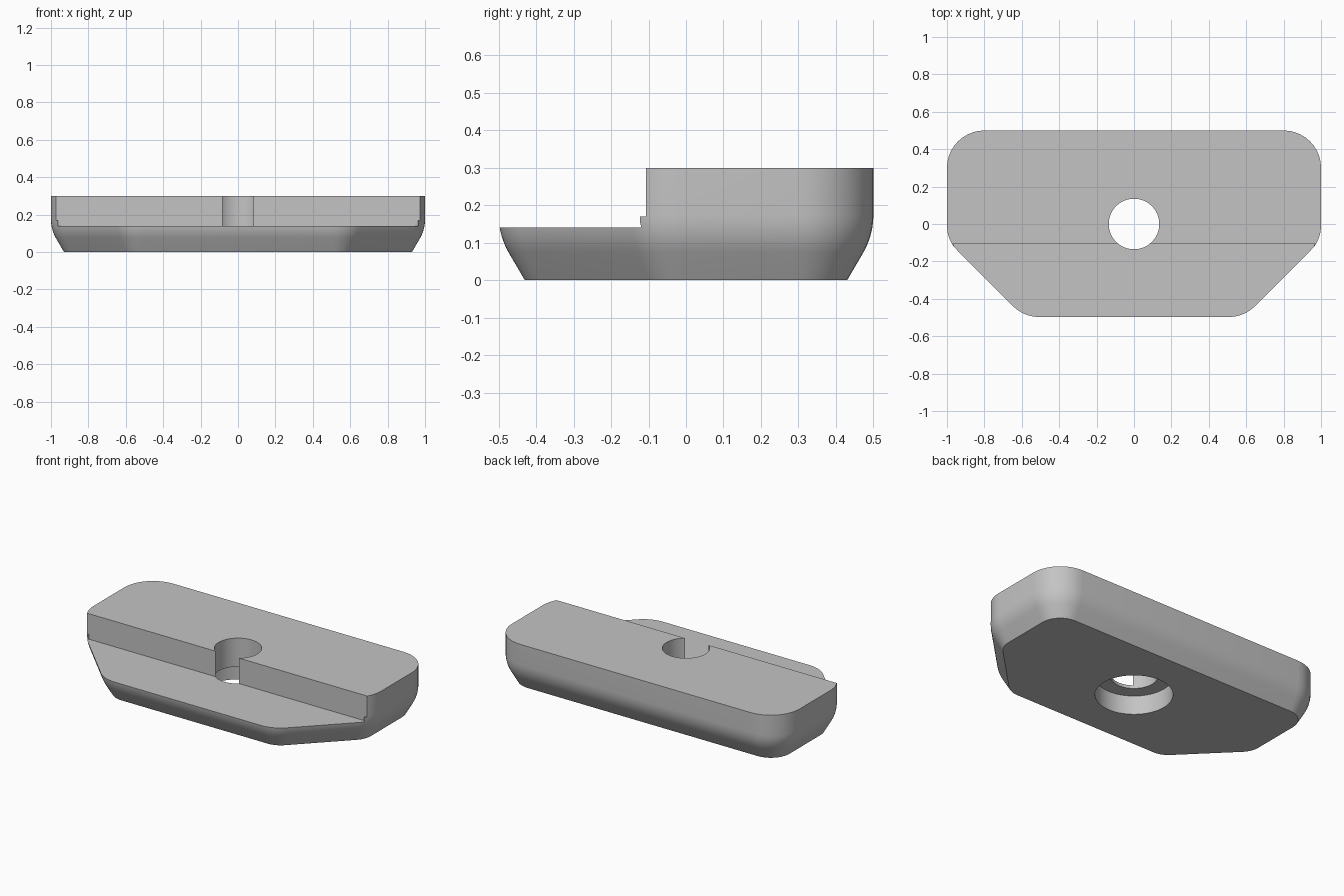
import bpy, bmesh, math
from mathutils import Vector

cube = bpy.data.objects.get("Cube")
if cube:
    bpy.data.objects.remove(cube, do_unlink=True)

grey = bpy.data.materials.new("light grey")
grey.use_nodes = True
color = (0.55, 0.55, 0.55, 1)
grey.diffuse_color = color
grey.node_tree.nodes["Principled BSDF"].inputs["Base Color"].default_value = color

HEIGHT = 0.3
RADIUS = 0.2
STEP_Y = -0.107
CORNERS = [Vector(c) for c in
           ((1, 0.5), (-1, 0.5), (-1, -0.09), (-0.59, -0.5), (0.59, -0.5), (1, -0.09))]


def outline(inset, steps=10):
    """Rounded plan outline, shrunk evenly by inset."""
    points = []
    for i, corner in enumerate(CORNERS):
        a = (CORNERS[i - 1] - corner).normalized()
        b = (CORNERS[(i + 1) % len(CORNERS)] - corner).normalized()
        half = a.angle(b) / 2
        center = corner + (a + b).normalized() * RADIUS / math.sin(half)
        middle = math.atan2(-(a + b).y, -(a + b).x)
        sweep = math.pi / 2 - half
        for k in range(steps + 1):
            t = middle + sweep * (2 * k / steps - 1)
            points.append(center + Vector((math.cos(t), math.sin(t))) * (RADIUS - inset))
    return points


def side_profile():
    """Pairs of inset and height: sloped base, rounded shoulder, upright wall."""
    profile = [(0.07, 0)]
    for k in range(7):
        t = math.radians(30) * (1 - k / 6)
        profile.append((RADIUS * (1 - math.cos(t)), 0.174 - RADIUS * math.sin(t)))
    return profile + [(0, HEIGHT)]


def make_object(name, bm):
    mesh = bpy.data.meshes.new(name)
    bmesh.ops.recalc_face_normals(bm, faces=bm.faces)
    bm.to_mesh(mesh)
    bm.free()
    obj = bpy.data.objects.new(name, mesh)
    bpy.context.collection.objects.link(obj)
    return obj


def box(low, high):
    bm = bmesh.new()
    bmesh.ops.create_cube(bm, size=1)
    for v in bm.verts:
        v.co = [low[i] if v.co[i] < 0 else high[i] for i in range(3)]
    return make_object("box_cutter", bm)


def cylinder(radius, low, high):
    bm = bmesh.new()
    bmesh.ops.create_cone(bm, cap_ends=True, segments=64, radius1=radius,
                          radius2=radius, depth=high - low)
    bmesh.ops.translate(bm, verts=bm.verts, vec=(0, 0, (low + high) / 2))
    return make_object("hole_cutter", bm)


# Lofted body
bm = bmesh.new()
rings = [[bm.verts.new((p.x, p.y, z)) for p in outline(inset)]
         for inset, z in side_profile()]
for lower, upper in zip(rings, rings[1:]):
    for i in range(len(lower)):
        bm.faces.new((lower[i - 1], lower[i], upper[i], upper[i - 1]))
bm.faces.new(rings[0][::-1])
bm.faces.new(rings[-1])
body = make_object("clamp_plate", bm)
body.data.materials.append(grey)
bpy.context.view_layer.objects.active = body
body.select_set(True)

# Front ledge with small end lips, bolt hole and underside counterbore
cutters = [
    box((-2, -1, 0.17), (2, STEP_Y, 1)),
    box((-0.962, -1, 0.14), (0.962, STEP_Y, 1)),
    box((-2, -1, 0.14), (2, -0.123, 1)),
    cylinder(0.135, -0.5, 0.5),
    cylinder(0.222, -0.5, 0.12),
]
for cutter in cutters:
    cutter.hide_render = True
    cut = body.modifiers.new("cut", 'BOOLEAN')
    cut.operation = 'DIFFERENCE'
    cut.solver = 'EXACT'
    cut.object = cutter
    bpy.ops.object.modifier_apply(modifier=cut.name)
    bpy.data.objects.remove(cutter, do_unlink=True)

bpy.ops.object.shade_smooth_by_angle(angle=math.radians(25))
